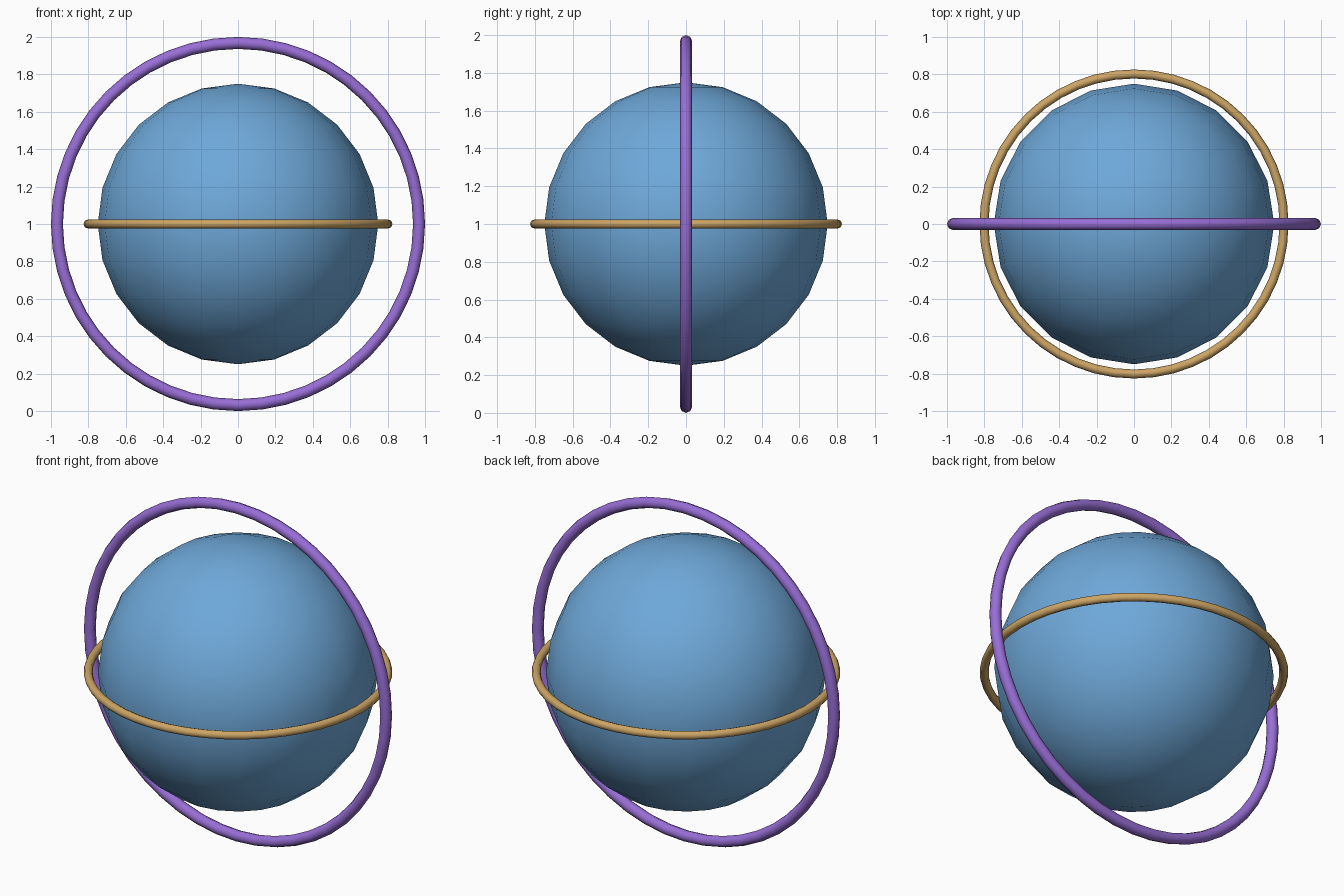
import bpy
import math

cube = bpy.data.objects.get("Cube")
if cube:
    bpy.data.objects.remove(cube, do_unlink=True)

CENTRE = (0, 0, 1)


def make_material(name, rgb):
    mat = bpy.data.materials.new(name)
    mat.use_nodes = True
    colour = (*rgb, 1)
    mat.diffuse_color = colour
    mat.node_tree.nodes["Principled BSDF"].inputs["Base Color"].default_value = colour
    return mat


def finish(name, mat):
    obj = bpy.context.object
    obj.name = name
    obj.data.name = name
    obj.data.materials.append(mat)
    bpy.ops.object.shade_smooth()
    return obj


def make_ring(name, mat, major, minor, rotation=(0, 0, 0)):
    bpy.ops.mesh.primitive_torus_add(
        major_radius=major, minor_radius=minor,
        major_segments=48, minor_segments=8,
        location=CENTRE, rotation=rotation)
    return finish(name, mat)


blue = make_material("sky blue", (0.156, 0.392, 0.694))
gold = make_material("warm gold", (0.610, 0.376, 0.130))
purple = make_material("soft purple", (0.314, 0.156, 0.672))

# Central ball
bpy.ops.mesh.primitive_uv_sphere_add(
    segments=20, ring_count=12, radius=0.75, location=CENTRE)
finish("globe", blue)

# Level ring close around the middle, and upright outer ring
make_ring("equator_ring", gold, 0.802, 0.024)
make_ring("upright_ring", purple, 0.968, 0.032, (math.pi / 2, 0, 0))
